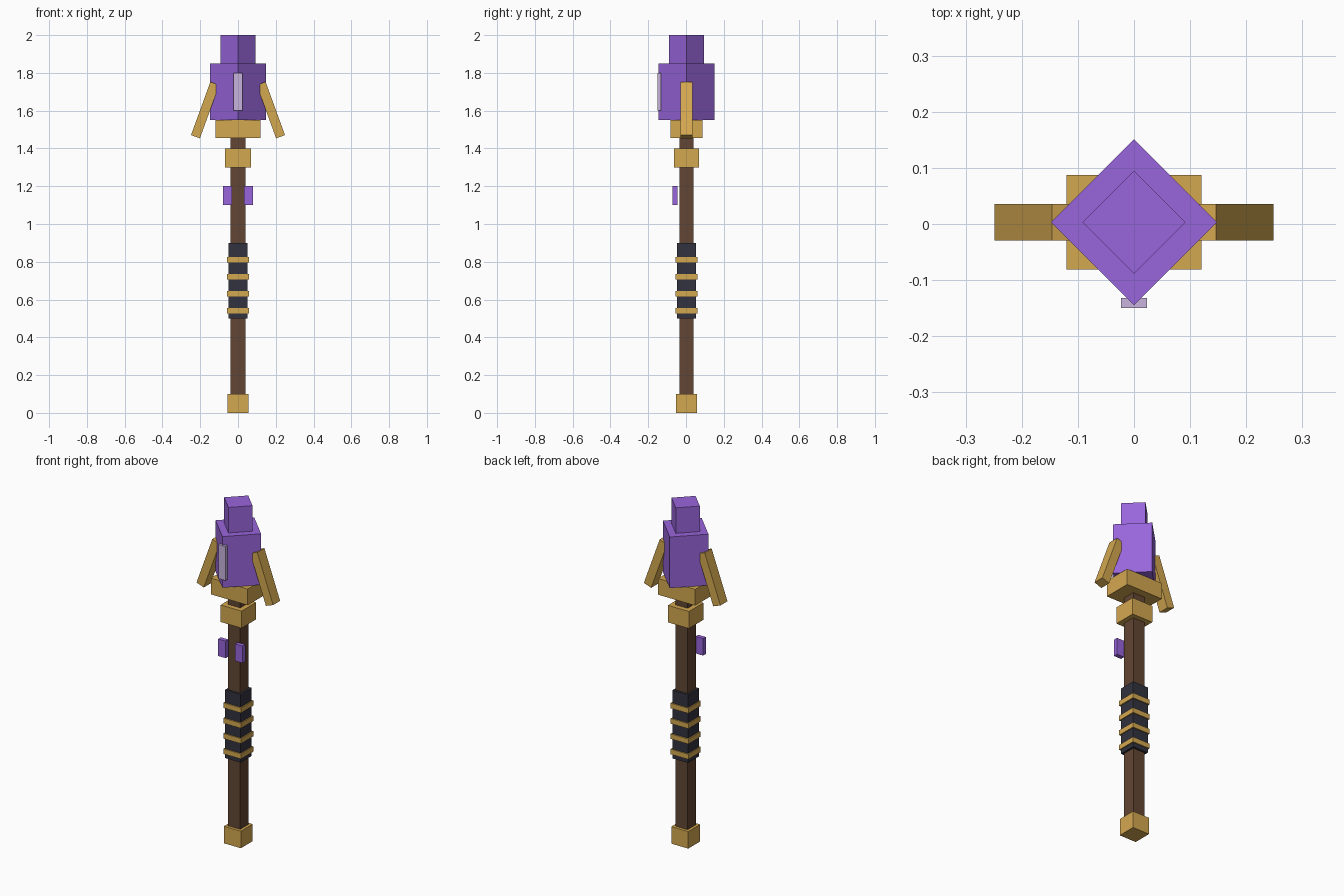
import bpy
import math

if "Cube" in bpy.data.objects:
    bpy.data.objects.remove(bpy.data.objects["Cube"])


def material(name, *rgb):
    """Flat material from sRGB bytes, stored as linear values."""
    col = [((c / 255 + 0.055) / 1.055) ** 2.4 for c in rgb] + [1.0]
    m = bpy.data.materials.new(name)
    m.use_nodes = True
    m.diffuse_color = col
    m.node_tree.nodes["Principled BSDF"].inputs["Base Color"].default_value = col
    return m


gold = material("gold", 212, 168, 80)
purple = material("purple crystal", 153, 102, 220)
pale = material("pale lavender", 200, 180, 220)
wood = material("dark wood", 98, 70, 51)
leather = material("dark leather", 50, 50, 62)

AXIS_Y = 0.003  # shaft axis sits slightly behind the centre


def box(name, mat, size, z0, z1, x=0, y=AXIS_Y, turn=0, tilt=0):
    """Box of size (width, depth) spanning z0 to z1, turned about z or tilted about y."""
    bpy.ops.mesh.primitive_cube_add(size=1, location=(x, y, (z0 + z1) / 2))
    ob = bpy.context.object
    ob.name = ob.data.name = name
    ob.scale = (size[0], size[1], z1 - z0)
    ob.rotation_euler = (0, math.radians(tilt), math.radians(turn))
    ob.data.materials.append(mat)
    return ob


# Shaft with pommel and upper collar
box("shaft", wood, (0.078, 0.076), 0.05, 1.5)
box("pommel", gold, (0.11, 0.11), 0, 0.1)
box("collar", gold, (0.136, 0.134), 1.3, 1.4)

# Wrapped grip and its bands
box("grip", leather, (0.102, 0.102), 0.5, 0.9)
for i in range(4):
    z = 0.54 + 0.09 * i
    box(f"grip_band_{i + 1}", gold, (0.115, 0.115), z - 0.015, z + 0.015)

# Head: guard block, two-step crystal turned on its corner, front plate
box("head_guard", gold, (0.24, 0.168), 1.455, 1.55)
box("crystal_body", purple, (0.209, 0.209), 1.55, 1.85, turn=45)
box("crystal_tip", purple, (0.13, 0.13), 1.85, 2.0, turn=45)
box("crystal_plate", pale, (0.046, 0.018), 1.6, 1.8, y=-0.141)

# Paired side prongs and small front gems
for side, s in (("left", 1), ("right", -1)):
    box(f"{side}_prong", gold, (0.05, 0.065), 1.453, 1.753, x=0.174 * s, tilt=-20 * s)
    box(f"{side}_gem", purple, (0.048, 0.025), 1.1, 1.2, x=0.055 * s, y=-0.058)
